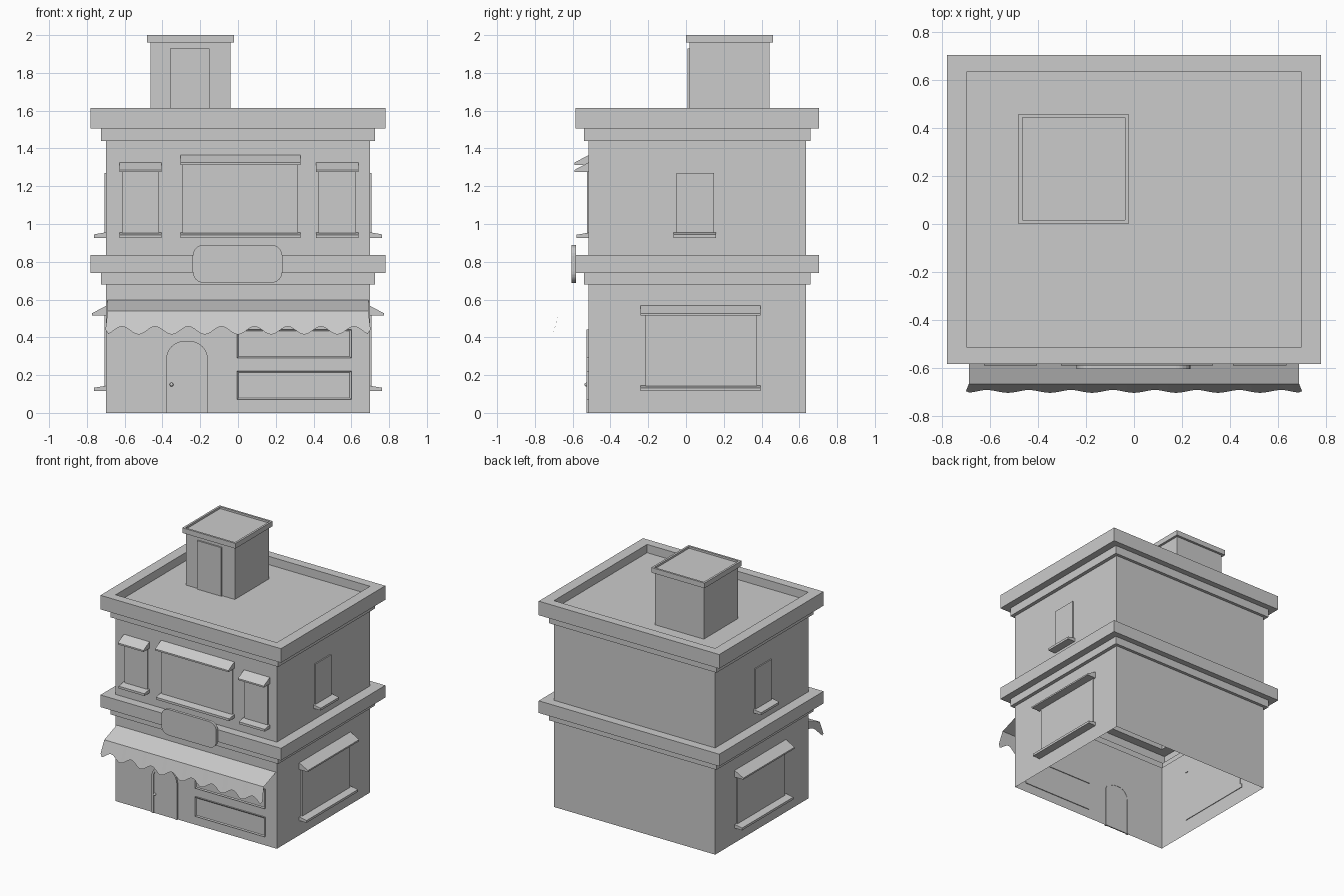
import bpy, bmesh, math
from mathutils import Vector

cube = bpy.data.objects.get("Cube")
if cube:
    bpy.data.objects.remove(cube, do_unlink=True)

grey = bpy.data.materials.new("plain_grey")
grey.use_nodes = True
COLOUR = (0.6, 0.6, 0.6, 1)
grey.diffuse_color = COLOUR
grey.node_tree.nodes["Principled BSDF"].inputs["Base Color"].default_value = COLOUR

FRONT, SIDE = 0.516, 0.698   # distances of the front and side walls


def finish(name, bm, recalc=True):
    if recalc:
        bmesh.ops.recalc_face_normals(bm, faces=bm.faces)
    mesh = bpy.data.meshes.new(name)
    bm.to_mesh(mesh)
    bm.free()
    mesh.materials.append(grey)
    obj = bpy.data.objects.new(name, mesh)
    bpy.context.collection.objects.link(obj)
    return obj


def stepped_shell(name, centre, half, steps):
    """Rectangular rings (scale, z) joined into an open-bottomed shell."""
    bm = bmesh.new()
    rings = []
    for s, z in steps:
        rings.append([bm.verts.new((centre[0] + sx * half[0] * s, centre[1] + sy * half[1] * s, z))
                      for sx, sy in ((-1, -1), (1, -1), (1, 1), (-1, 1))])
    for low, high in zip(rings, rings[1:]):
        for i in range(4):
            j = (i + 1) % 4
            bm.faces.new((low[i], low[j], high[j], high[i]))
    bm.faces.new(rings[-1])
    return finish(name, bm, recalc=False)


def on_wall(wall, along, out, z):
    """Map wall coordinates to the front, right or left wall."""
    if wall == "front":
        return (along, -FRONT - out, z)
    sign = 1 if wall == "right" else -1
    return (sign * (SIDE + out), along, z)


def prism(name, wall, a, b, profile):
    """Extrude an (out, z) profile along the wall from a to b."""
    bm = bmesh.new()
    ends = [[bm.verts.new(on_wall(wall, t, o, z)) for o, z in profile] for t in (a, b)]
    n = len(profile)
    bm.faces.new(ends[0])
    bm.faces.new(ends[1][::-1])
    for i in range(n):
        j = (i + 1) % n
        bm.faces.new((ends[0][j], ends[0][i], ends[1][i], ends[1][j]))
    return finish(name, bm)


def plate(name, outline, y_front, y_back, frame=0):
    """Upright plate from an (x, z) outline, with an optional sunken panel."""
    bm = bmesh.new()
    face = bm.faces.new([bm.verts.new((x, y_back, z)) for x, z in outline])
    extruded = bmesh.ops.extrude_face_region(bm, geom=[face])["geom"]
    verts = [v for v in extruded if isinstance(v, bmesh.types.BMVert)]
    bmesh.ops.translate(bm, verts=verts, vec=Vector((0, y_front - y_back, 0)))
    if not any(f is face for f in bm.faces) or not face.is_valid:
        bm.faces.new([v for v in bm.verts if abs(v.co.y - y_back) < 1e-6][:len(outline)])
    bmesh.ops.recalc_face_normals(bm, faces=bm.faces)
    if frame:
        front = [f for f in bm.faces if f.normal.y < -0.9]
        bmesh.ops.inset_region(bm, faces=front, thickness=frame, depth=0)
        bmesh.ops.translate(bm, verts=list({v for f in front for v in f.verts}),
                            vec=Vector((0, 0.006, 0)))
    return finish(name, bm, recalc=False)


def rect(x0, x1, z0, z1):
    return [(x0, z0), (x1, z0), (x1, z1), (x0, z1)]


def corner(cx, cz, r, start, n=6):
    return [(cx + r * math.cos(start + i * math.pi / 2 / n),
             cz + r * math.sin(start + i * math.pi / 2 / n)) for i in range(n + 1)]


def arch(x0, x1, top, r):
    return ([(x1, 0)] + corner(x1 - r, top - r, r, 0)
            + corner(x0 + r, top - r, r, math.pi / 2) + [(x0, 0)])


def hood(name, wall, a, b, top, drop):
    prism(name, wall, a, b, [(-0.005, top), (0.075, top - drop + 0.012),
                             (0.075, top - drop), (-0.005, top - drop)])


def sill(name, wall, a, b, z):
    prism(name, wall, a, b, [(-0.005, z), (-0.005, z + 0.03), (0.064, z + 0.018), (0.064, z)])


def panel(name, wall, a, b, z0, z1):
    prism(name, wall, a, b, [(-0.005, z0), (0.009, z0), (0.009, z1), (-0.005, z1)])


# Walls, both cornices and the sunken roof
stepped_shell("building_shell", (0, 0.06), (SIDE, 0.576), [
    (1, 0), (1, 0.68), (1.04, 0.68), (1.04, 0.74), (1.12, 0.74), (1.12, 0.835), (1, 0.835),
    (1, 1.44), (1.04, 1.44), (1.04, 1.505), (1.12, 1.505), (1.12, 1.615), (1, 1.615), (1, 1.55)])

# Stair house on the roof
stepped_shell("roof_house", (-0.252, 0.23), (0.212, 0.212), [
    (1, 1.55), (1, 1.96), (1.085, 1.96), (1.085, 2), (1.01, 2), (1.01, 1.985)])
plate("roof_door", rect(-0.36, -0.15, 1.55, 1.93), 0.007, 0.02)

# Upper front windows
for label, a, b, top, drop in (("right", -0.627, -0.405, 1.328, 0.054),
                               ("middle", -0.305, 0.33, 1.367, 0.054),
                               ("left", 0.413, 0.637, 1.328, 0.054)):
    hood(f"{label}_window_hood", "front", a, b, top, drop)
    sill(f"{label}_window_sill", "front", a, b, 0.925)
    panel(f"{label}_window_pane", "front", a + 0.012, b - 0.012, 0.94, top - drop + 0.01)

# Side windows, the same on both walls
for wall in ("right", "left"):
    sill(f"{wall}_upper_sill", wall, -0.065, 0.16, 0.927)
    panel(f"{wall}_upper_pane", wall, -0.05, 0.147, 0.94, 1.27)
    hood(f"{wall}_lower_hood", wall, -0.24, 0.395, 0.57, 0.055)
    sill(f"{wall}_lower_sill", wall, -0.24, 0.395, 0.115)
    panel(f"{wall}_lower_pane", wall, -0.215, 0.375, 0.13, 0.53)

# Shop window panels
for label, z0, z1 in (("lower", 0.07, 0.222), ("upper", 0.29, 0.442)):
    plate(f"shop_{label}_panel", rect(-0.005, 0.6, z0, z1), -FRONT - 0.01, -FRONT + 0.006, 0.012)

# Arched front door with frame and knob
inner = arch(-0.364, -0.176, 0.363, 0.08)
plate("door_frame", arch(-0.38, -0.16, 0.38, 0.095) + inner[::-1], -FRONT - 0.012, -FRONT + 0.006)
plate("door_leaf", inner, -FRONT - 0.005, -FRONT + 0.004)
bm = bmesh.new()
bmesh.ops.create_uvsphere(bm, u_segments=12, v_segments=8, radius=0.01)
bmesh.ops.translate(bm, verts=bm.verts, vec=Vector((-0.352, -FRONT - 0.012, 0.15)))
for f in bm.faces:
    f.smooth = True
finish("door_knob", bm)

# Rounded sign board
R = 0.06
x0, x1, z0, z1 = -0.24, 0.235, 0.688, 0.89
plate("sign_board", corner(x1 - R, z1 - R, R, 0) + corner(x0 + R, z1 - R, R, math.pi / 2)
      + corner(x0 + R, z0 + R, R, math.pi) + corner(x1 - R, z0 + R, R, math.pi * 1.5),
      -0.605, -0.583)

# Awning sheet with a scalloped valance
bm = bmesh.new()
COUNT = 96
columns = []
for i in range(COUNT + 1):
    t = 2 * i / COUNT - 1
    x = 0.69 * t
    end = max(0, (abs(t) - 0.975) / 0.025)
    z = 0.436 - 0.021 * math.cos(2 * math.pi * x / 0.1725) + 0.025 * end ** 2
    y = -0.67 - 0.035 * (0.54 - z) / 0.125
    columns.append([bm.verts.new(p) for p in
                    ((x, -FRONT, 0.597), (x, -0.668, 0.54), (x * 1.017, y, z))])
for left, right in zip(columns, columns[1:]):
    for k in range(2):
        bm.faces.new((left[k + 1], right[k + 1], right[k], left[k]))
finish("awning", bm, recalc=False)
